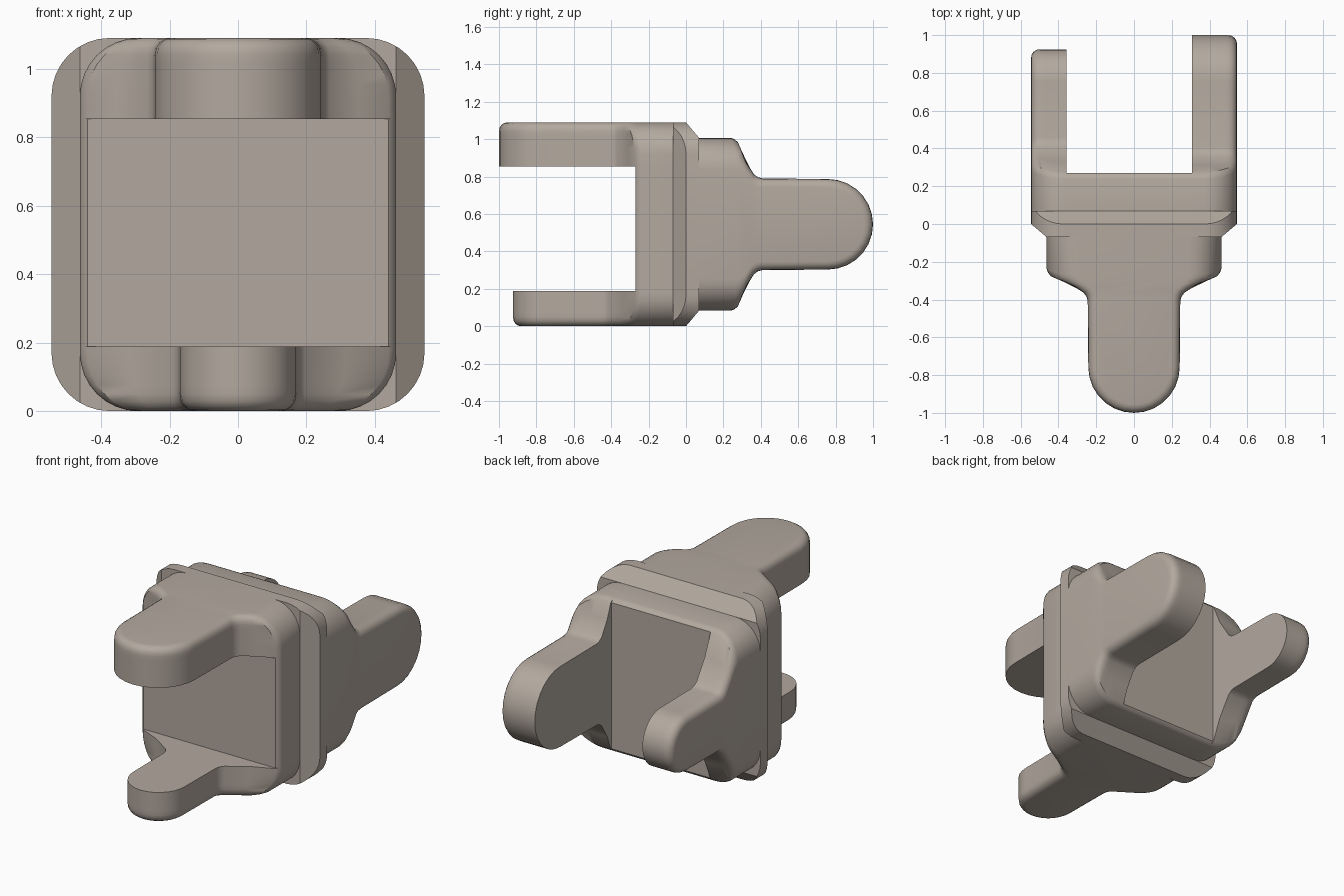
import bpy, bmesh
from math import sin, cos, pi, sqrt, radians
from mathutils import Matrix, Vector

if "Cube" in bpy.data.objects:
    bpy.data.objects.remove(bpy.data.objects["Cube"])

H = 0.545      # half size of the flange
W = 0.462      # half width of each yoke body
R = 0.17       # corner radius
EDGE = 0.07    # half thickness of the flange
FLOOR = -0.27  # slot floor
LIFT = Matrix.Translation((0, 0, H))

metal = bpy.data.materials.new("warm_grey")
metal.diffuse_color = (0.45, 0.395, 0.345, 1)
metal.use_nodes = True
metal.node_tree.nodes["Principled BSDF"].inputs["Base Color"].default_value = metal.diffuse_color


def finish(bm, name, matrix):
    bmesh.ops.remove_doubles(bm, verts=bm.verts[:], dist=0.0002)
    bmesh.ops.recalc_face_normals(bm, faces=bm.faces[:])
    mesh = bpy.data.meshes.new(name)
    bm.to_mesh(mesh)
    bm.free()
    mesh.transform(matrix)
    mesh.materials.append(metal)
    obj = bpy.data.objects.new(name, mesh)
    bpy.context.collection.objects.link(obj)
    bpy.ops.object.select_all(action='DESELECT')
    bpy.context.view_layer.objects.active = obj
    obj.select_set(True)
    bpy.ops.object.shade_smooth_by_angle(angle=radians(32))


def fillet(r, d):
    """Inset of a quarter-round of radius r at depth d."""
    return r - sqrt(max(0, r * r - (r - d) ** 2)) if d < r else 0


def shoulder(x):
    """Shoulder line: shallow near the body corner, steeper near the tongue."""
    return -0.315 + (0.38 if x > 0.34 else 0.66) * (x - 0.34)


def outline(t, length, d):
    """Plan outline of body, shoulders and round-ended tongue at depth d."""
    w = W - fillet(R, d)
    i = fillet(0.045, d)
    t, length = t - i, length - i
    s = lambda x: shoulder(x) + i
    mid = 0.5 * (w - 0.022 + t + 0.025)
    side = [(w, -0.06), (w, s(w) + 0.03), (w - 0.006, s(w) + 0.012),
            (w - 0.022, s(w - 0.022)), (mid, s(mid)),
            (t + 0.025, s(t + 0.025)), (t + 0.009, s(t) - 0.006),
            (t + 0.003, s(t) - 0.03)]
    n = 14
    tip = [(t * cos(pi * k / n), -(length - t) - t * sin(pi * k / n))
           for k in range(n + 1)]
    return side + tip + [(-x, y) for x, y in reversed(side)]


def clamp(pts):
    return [(x, max(y, FLOOR)) for x, y in pts]


def yoke(name, matrix):
    """Lofts the big prong, the slotted body and the small prong."""
    depths = [R * (1 - cos(pi / 2 * k / 8)) for k in range(9)]
    big, small = (0.242, 1.0, 0.237), (0.17, 0.925, 0.188)
    top = [(outline(*big[:2], d), H - d) for d in depths + [big[2]]]
    low = [(outline(*small[:2], d), d - H) for d in depths + [small[2]]]
    layers = (top + [(clamp(top[-1][0]), top[-1][1]),
                     (clamp(low[-1][0]), low[-1][1])] + low[::-1])
    bm = bmesh.new()
    rings = [[bm.verts.new((x, y, z)) for x, y in pts] for pts, z in layers]
    for a, b in zip(rings, rings[1:]):
        for k in range(len(a) - 1):
            bm.faces.new((a[k], a[k + 1], b[k + 1], b[k]))
    bm.faces.new(rings[0])
    bm.faces.new(rings[-1][::-1])
    finish(bm, name, matrix)


def flange():
    """Rounded square plate, chamfered in x at the front and in z at the back."""
    bm = bmesh.new()
    pts = []
    for q, (sx, sz) in enumerate([(1, 1), (-1, 1), (-1, -1), (1, -1)]):
        for k in range(9):
            a = pi / 2 * (q + k / 8)
            pts.append((sx * (H - R) + R * cos(a), sz * (H - R) + R * sin(a)))
    face = bm.faces.new([bm.verts.new((x, -EDGE, z)) for x, z in pts])
    ext = bmesh.ops.extrude_face_region(bm, geom=[face], use_keep_orig=True)
    moved = [g for g in ext['geom'] if isinstance(g, bmesh.types.BMVert)]
    bmesh.ops.translate(bm, verts=moved, vec=(0, 2 * EDGE, 0))
    c = H - W
    for s in (1, -1):
        for co, no in (((s * W, -EDGE, 0), (s * EDGE, -c, 0)),
                       ((0, EDGE, s * W), (0, c, s * EDGE))):
            cut = bmesh.ops.bisect_plane(
                bm, geom=bm.verts[:] + bm.edges[:] + bm.faces[:], dist=1e-5,
                plane_co=co, plane_no=Vector(no).normalized(), clear_outer=True)
            edges = [g for g in cut['geom_cut']
                     if isinstance(g, bmesh.types.BMEdge) and g.is_boundary]
            bmesh.ops.holes_fill(bm, edges=edges, sides=0)
    finish(bm, "centre_flange", LIFT)


# Back yoke is the front one turned half round the x = z axis
turn = Matrix(((0, 0, 1, 0), (0, -1, 0, 0), (1, 0, 0, 0), (0, 0, 0, 1)))
yoke("front_yoke", LIFT)
yoke("back_yoke", LIFT @ turn)
flange()
